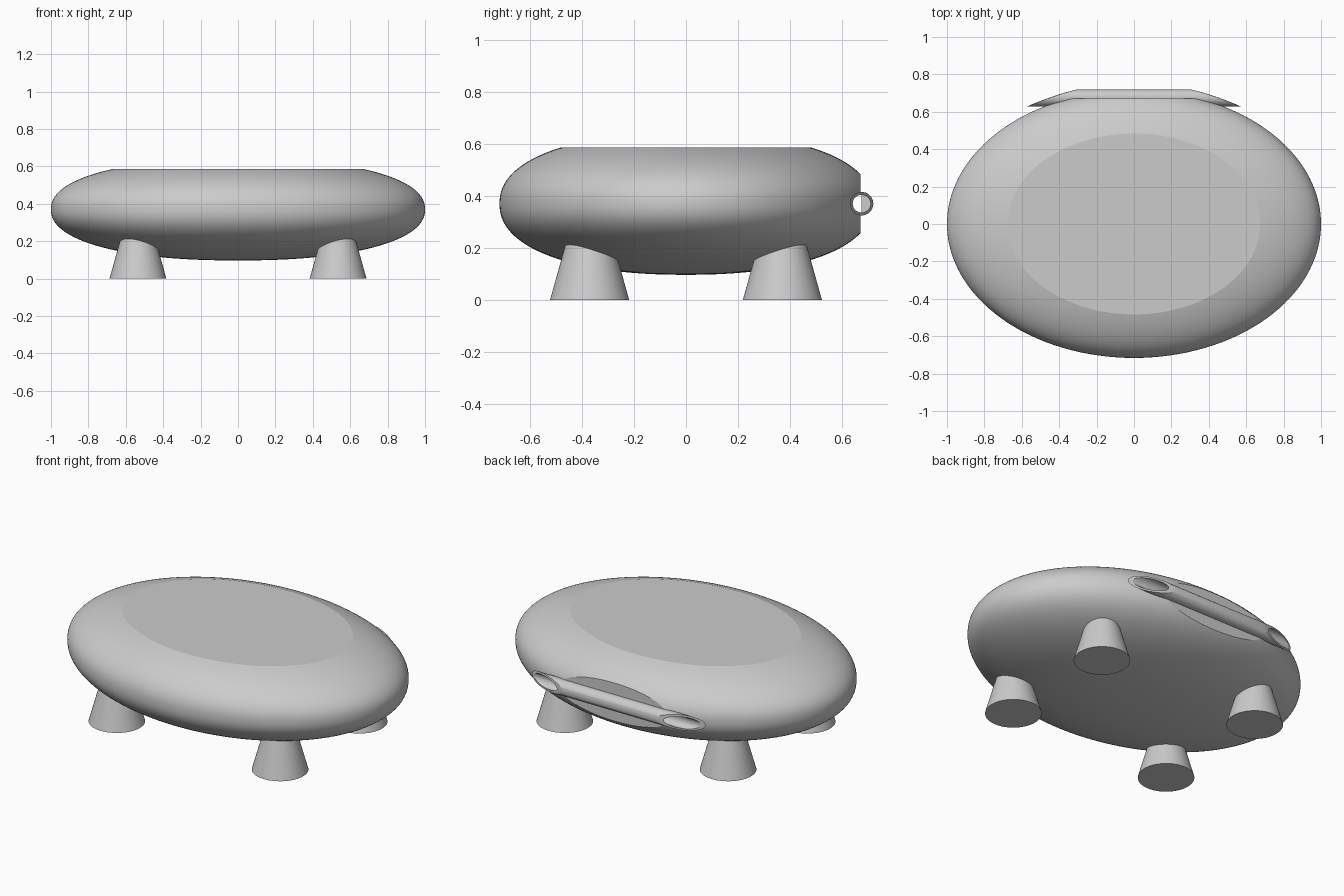
import bpy
import bmesh
from math import sin, cos, pi, radians, asin
from mathutils import Matrix

cube = bpy.data.objects.get("Cube")
if cube:
    bpy.data.objects.remove(cube)

grey = bpy.data.materials.new("plain grey")
grey.use_nodes = True
grey.diffuse_color = (0.6, 0.6, 0.6, 1)
grey.node_tree.nodes["Principled BSDF"].inputs["Base Color"].default_value = (0.6, 0.6, 0.6, 1)

MID = 0.37          # height of the widest line of the body
BAR_Y = 0.674       # handle axis
POWER = 2.24        # fullness of the body profile


def make(name, bm):
    bmesh.ops.recalc_face_normals(bm, faces=bm.faces)
    mesh = bpy.data.meshes.new(name)
    bm.to_mesh(mesh)
    bm.free()
    mesh.materials.append(grey)
    ob = bpy.data.objects.new(name, mesh)
    bpy.context.collection.objects.link(ob)
    return ob


def pebble(name, rx, ry, rz, top=1.0, steps=100, segments=128):
    """Full-bellied ellipsoid, cut flat at a fraction of its upper height."""
    bm = bmesh.new()
    end = asin(top ** (POWER / 2)) if top < 1 else radians(89)
    start = radians(-89)
    rings = []
    for i in range(steps + 1):
        a = start + (end - start) * i / steps
        r = cos(a) ** (2 / POWER)
        z = abs(sin(a)) ** (2 / POWER) * (1 if a > 0 else -1)
        rings.append([bm.verts.new((rx * r * cos(2 * pi * k / segments),
                                    ry * r * sin(2 * pi * k / segments),
                                    MID + rz * z)) for k in range(segments)])
    for low, high in zip(rings, rings[1:]):
        for k in range(segments):
            n = (k + 1) % segments
            bm.faces.new((low[k], low[n], high[n], high[k]))
    bm.faces.new(rings[0])
    bm.faces.new(rings[-1])
    return make(name, bm)


def rod(name, radius, length, segments=48):
    bm = bmesh.new()
    place = Matrix.Translation((0, BAR_Y, MID)) @ Matrix.Rotation(pi / 2, 4, 'Y')
    bmesh.ops.create_cone(bm, cap_ends=True, segments=segments, radius1=radius,
                          radius2=radius, depth=length, matrix=place)
    return make(name, bm)


def box(name, centre, size):
    bm = bmesh.new()
    bmesh.ops.create_cube(bm, size=1, matrix=Matrix.Translation(centre) @ Matrix.Diagonal((*size, 1)))
    return make(name, bm)


def boolean(ob, tool, operation):
    mod = ob.modifiers.new(operation, 'BOOLEAN')
    mod.operation = operation
    mod.solver = 'EXACT'
    mod.object = tool
    bpy.context.view_layer.objects.active = ob
    bpy.ops.object.modifier_apply(modifier=mod.name)


def smooth(ob, degrees):
    bpy.ops.object.select_all(action='DESELECT')
    ob.select_set(True)
    bpy.context.view_layer.objects.active = ob
    bpy.ops.object.shade_smooth_by_angle(angle=radians(degrees))


# Body with a flat top, a flat cut at the back and a bore for the handle
body = pebble("body", 1, 0.716, 0.273, top=0.787)
back_cutter = box("back_cutter", (0, 1.17, MID), (3, 1, 1))
bore_cutter = rod("bore_cutter", 0.034, 3)
boolean(body, back_cutter, 'DIFFERENCE')

# Handle tube, its ends trimmed to follow the curve of the body
handle = rod("handle", 0.045, 1.5)
trim = pebble("handle_trim", 1.04, 0.752, 0.4)
boolean(handle, trim, 'INTERSECT')
boolean(handle, bore_cutter, 'DIFFERENCE')
boolean(body, bore_cutter, 'DIFFERENCE')

# Wall closing the outer half of the tube at its middle
plug = rod("handle_plug", 0.036, 0.08)
plug_cutter = box("plug_cutter", (0, BAR_Y - 0.5, MID), (1, 1, 1))
boolean(plug, plug_cutter, 'DIFFERENCE')

for tool in (back_cutter, bore_cutter, trim, plug_cutter):
    bpy.data.objects.remove(tool)

smooth(body, 10)
smooth(handle, 25)
smooth(plug, 25)

# Four tapered legs
for side, x in (("left", 0.535), ("right", -0.535)):
    for end, y in (("front", -0.37), ("back", 0.37)):
        bm = bmesh.new()
        bmesh.ops.create_cone(bm, cap_ends=True, segments=64, radius1=0.152, radius2=0.074,
                              depth=0.28, matrix=Matrix.Translation((x, y, 0.14)))
        smooth(make(f"{end}_{side}_leg", bm), 30)
